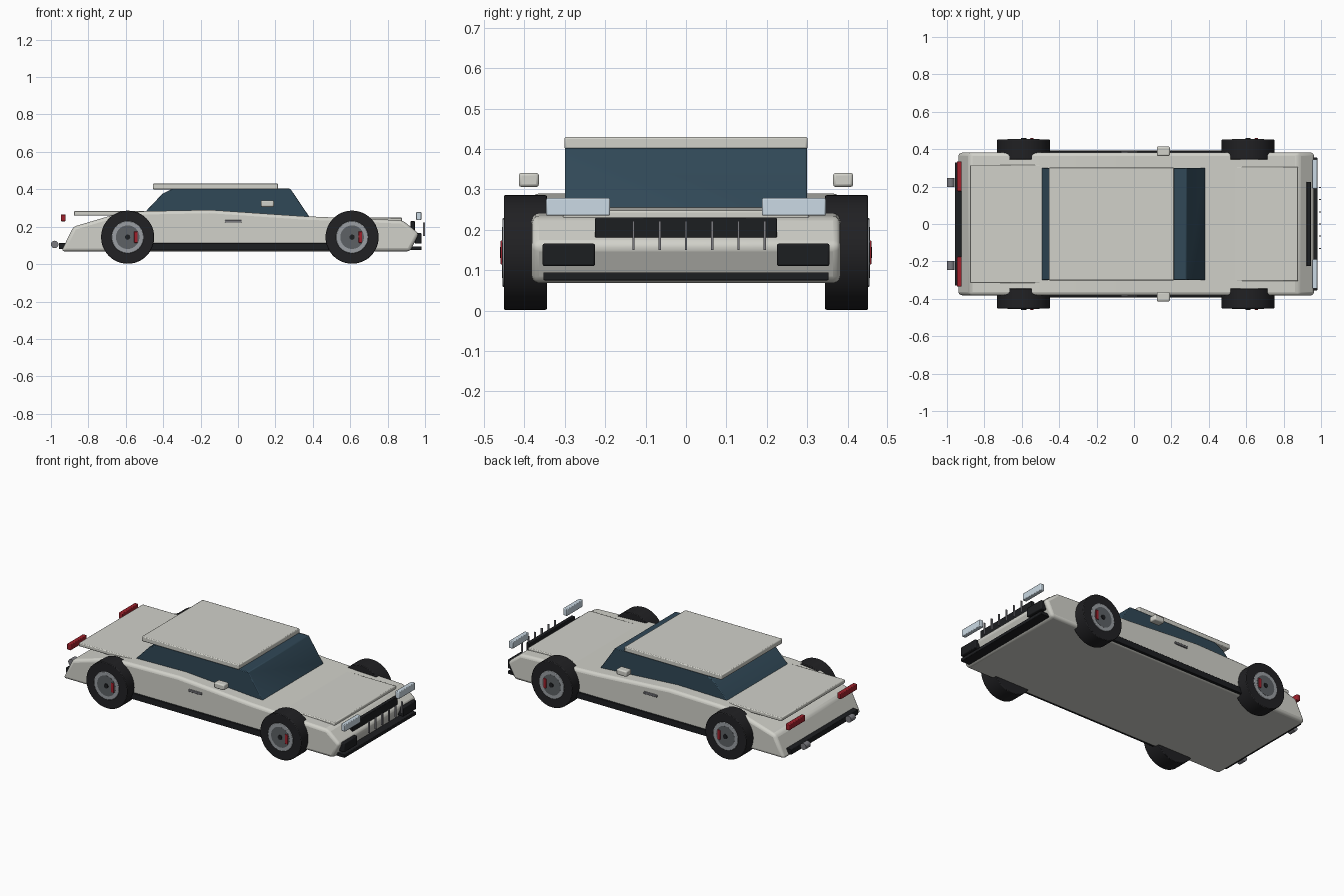
import bpy, bmesh, math
from mathutils import Matrix

if "Cube" in bpy.data.objects:
    bpy.data.objects.remove(bpy.data.objects["Cube"])


def material(name, rgb):
    m = bpy.data.materials.new(name)
    m.diffuse_color = (*rgb, 1)
    m.use_nodes = True
    m.node_tree.nodes["Principled BSDF"].inputs["Base Color"].default_value = m.diffuse_color
    return m


PAINT = material("paint", (0.64, 0.64, 0.59))
GLASS = material("glass", (0.03, 0.065, 0.095))
BLACK = material("black_trim", (0.012, 0.013, 0.015))
TYRE = material("rubber", (0.015, 0.015, 0.017))
RIM = material("rim_silver", (0.32, 0.34, 0.36))
DISC = material("disc_grey", (0.11, 0.12, 0.13))
STEEL = material("steel", (0.2, 0.2, 0.22))
RED = material("red", (0.35, 0.015, 0.025))
LAMP = material("lamp", (0.6, 0.7, 0.78))


def finish(bm, name, mat, bevel=0, segments=2):
    bmesh.ops.recalc_face_normals(bm, faces=bm.faces)
    mesh = bpy.data.meshes.new(name)
    bm.to_mesh(mesh)
    bm.free()
    ob = bpy.data.objects.new(name, mesh)
    bpy.context.collection.objects.link(ob)
    mesh.materials.append(mat)
    bpy.ops.object.select_all(action="DESELECT")
    ob.select_set(True)
    bpy.context.view_layer.objects.active = ob
    bpy.ops.object.shade_smooth_by_angle(angle=math.radians(35))
    if bevel:
        mod = ob.modifiers.new("bevel", "BEVEL")
        mod.width = bevel
        mod.segments = segments
        mod.limit_method = "ANGLE"
        mod.angle_limit = math.radians(30)
    return ob


def box(name, x, y, z, mat, bevel=0.003):
    """Box from (min, max) ranges on each axis."""
    bm = bmesh.new()
    bmesh.ops.create_cube(bm, size=1)
    for v in bm.verts:
        v.co = [(r[0] + r[1]) / 2 + c * (r[1] - r[0]) for r, c in zip((x, y, z), v.co)]
    return finish(bm, name, mat, bevel)


def pair(name, x, y, z, mat, bevel=0.003):
    box("left_" + name, x, y, z, mat, bevel)
    box("right_" + name, x, (-y[1], -y[0]), z, mat, bevel)


def extrude(name, profile, half_width, mat, bevel, segments=2):
    """Side profile (x, z) extruded across the car."""
    bm = bmesh.new()
    face = bm.faces.new([bm.verts.new((x, -half_width, z)) for x, z in profile])
    new = bmesh.ops.extrude_face_region(bm, geom=[face])["geom"]
    for v in new:
        if isinstance(v, bmesh.types.BMVert):
            v.co.y = half_width
    return finish(bm, name, mat, bevel, segments)


def cylinder(name, centre, radius, depth, mat, bevel=0, sides=40):
    """Cylinder with its axis along y."""
    bm = bmesh.new()
    bmesh.ops.create_cone(bm, cap_ends=True, segments=sides, radius1=radius, radius2=radius,
                          depth=depth, matrix=Matrix.Translation(centre) @ Matrix.Rotation(math.pi / 2, 4, "X"))
    return finish(bm, name, mat, bevel)


# Main shell
extrude("body", [(-0.945, 0.068), (-0.88, 0.20), (-0.65, 0.268), (-0.5, 0.283), (-0.15, 0.29),
                 (0.35, 0.256), (0.88, 0.234), (0.968, 0.163), (0.92, 0.068)], 0.382, PAINT, 0.018, 3)
extrude("cabin_glass", [(-0.5, 0.25), (-0.5, 0.275), (-0.405, 0.375), (-0.35, 0.403),
                        (0.28, 0.403), (0.38, 0.255), (0.38, 0.24)], 0.30, GLASS, 0.004)
box("roof", (-0.455, 0.215), (-0.301, 0.301), (0.40, 0.43), PAINT, 0.005)
box("hood", (0.36, 0.878), (-0.305, 0.305), (0.222, 0.248), PAINT, 0.005)
box("trunk_lid", (-0.878, -0.48), (-0.315, 0.315), (0.26, 0.283), PAINT, 0.005)

# Side details
pair("side_skirt", (-0.5, 0.52), (0.36, 0.392), (0.073, 0.112), BLACK)
pair("mirror", (0.122, 0.192), (0.364, 0.414), (0.306, 0.341), PAINT, 0.007)
pair("door_handle", (-0.07, 0.02), (0.375, 0.39), (0.222, 0.236), STEEL)

# Nose
pair("headlight", (0.953, 0.98), (0.188, 0.346), (0.235, 0.279), LAMP, 0.004)
box("grille", (0.923, 0.946), (-0.225, 0.225), (0.175, 0.23), BLACK)
for i in range(6):
    y = -0.13 + i * 0.065
    box(f"grille_bar_{i + 1}", (0.99, 1.0), (y - 0.003, y + 0.003), (0.15, 0.222), STEEL, 0)
pair("air_intake", (0.945, 0.982), (0.225, 0.355), (0.11, 0.166), BLACK, 0.005)
box("front_splitter", (0.90, 0.982), (-0.353, 0.353), (0.075, 0.095), BLACK)

# Tail
pair("taillight", (-0.946, -0.921), (0.175, 0.335), (0.229, 0.266), RED, 0.004)
box("rear_diffuser", (-0.958, -0.90), (-0.33, 0.33), (0.08, 0.112), BLACK)
for side, s in (("left", 1), ("right", -1)):
    cylinder(side + "_exhaust", (-0.98, s * 0.222, 0.105), 0.02, 0.046, STEEL, sides=24)

# Wheels: tyre, rim lip, recessed disc, hub and caliper
for end, x in (("rear", -0.59), ("front", 0.61)):
    for side, s in (("left", 1), ("right", -1)):
        tag = f"{end}_{side}_"
        z = 0.144
        cylinder(tag + "tyre", (x, s * 0.3975, z), 0.142, 0.107, TYRE, 0.004, 48)
        cylinder(tag + "rim", (x, s * 0.42, z), 0.086, 0.068, RIM, 0.003)
        cylinder(tag + "brake_disc", (x, s * 0.43, z), 0.063, 0.05, DISC)
        cylinder(tag + "hub", (x, s * 0.43, z), 0.014, 0.06, BLACK, sides=20)
        out = sorted((s * 0.43, s * 0.459))
        box(tag + "caliper", (x + 0.034, x + 0.054), out, (z - 0.03, z + 0.03), RED)
